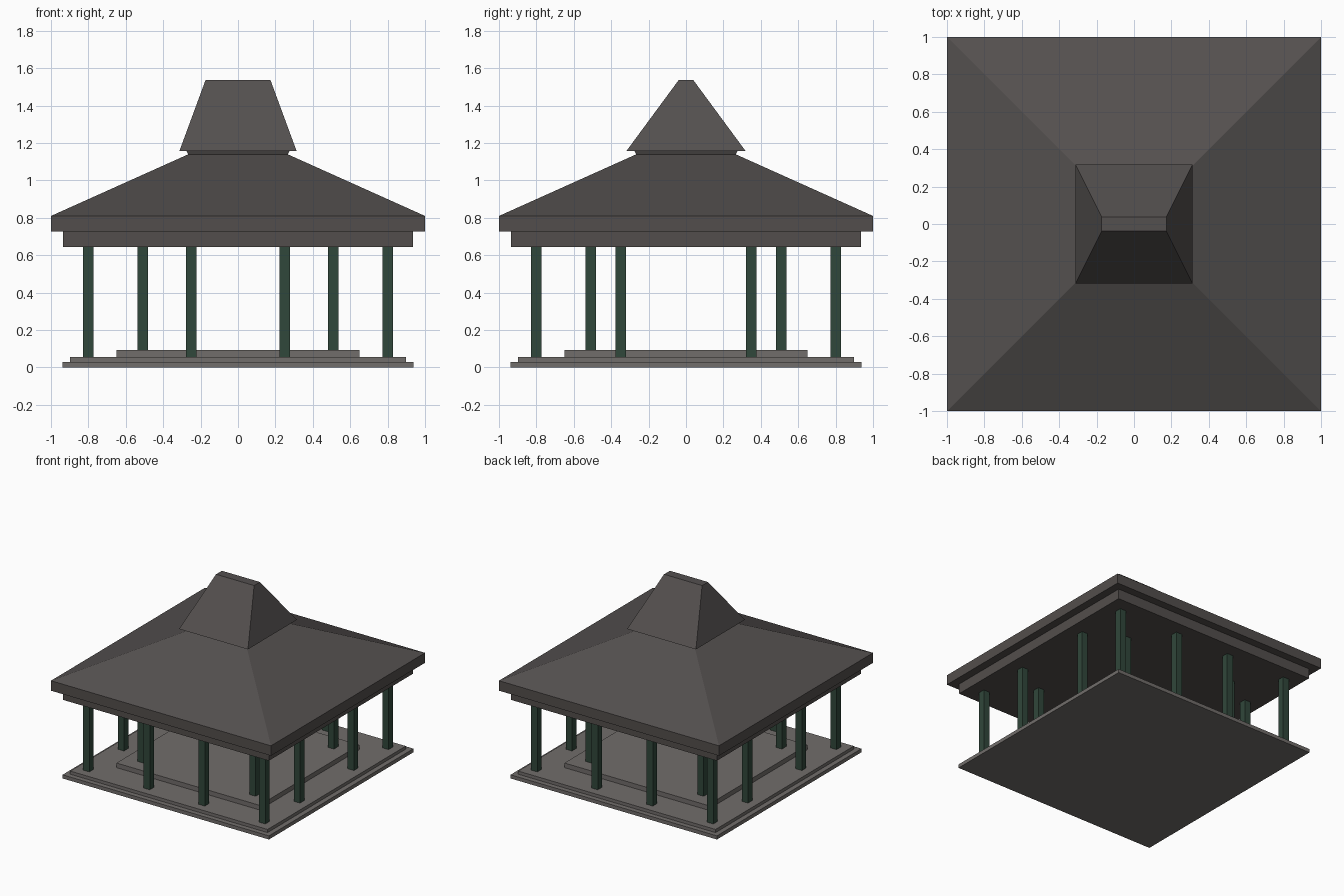
import bpy, bmesh

if "Cube" in bpy.data.objects:
    bpy.data.objects.remove(bpy.data.objects["Cube"])


def material(name, rgb):
    m = bpy.data.materials.new(name)
    m.diffuse_color = (*rgb, 1)
    m.use_nodes = True
    m.node_tree.nodes["Principled BSDF"].inputs["Base Color"].default_value = m.diffuse_color
    return m


ROOF = material("roof charcoal", (0.088, 0.080, 0.078))
TRIM = material("fascia brown grey", (0.086, 0.076, 0.072))
STONE = material("stone grey", (0.165, 0.153, 0.145))
GREEN = material("post green", (0.030, 0.063, 0.043))


def frustum(name, mat, z0, z1, bottom, top=None, at=(0, 0)):
    """Four-sided block from half-sizes bottom (x, y) to top (x, y)."""
    top = top or bottom
    bm = bmesh.new()
    bmesh.ops.create_cube(bm, size=2)
    for v in bm.verts:
        hx, hy = top if v.co.z > 0 else bottom
        v.co = (at[0] + v.co.x * hx, at[1] + v.co.y * hy, z1 if v.co.z > 0 else z0)
    me = bpy.data.meshes.new(name)
    bm.to_mesh(me)
    bm.free()
    me.materials.append(mat)
    ob = bpy.data.objects.new(name, me)
    bpy.context.collection.objects.link(ob)
    return ob


# Stepped stone base
frustum("base_slab", STONE, 0, 0.03, (0.938, 0.938))
frustum("floor_slab", STONE, 0.03, 0.056, (0.897, 0.897))
frustum("inner_platform", STONE, 0.056, 0.094, (0.65, 0.65))

# Posts: corners, front/back pairs, side pairs, and an inner ring on the platform
P = 0.028
for label, px, py, z0 in (("corner_post", 0.8, 0.8, 0.056),
                          ("front_back_post", 0.25, 0.8, 0.056),
                          ("side_post", 0.8, 0.35, 0.056),
                          ("inner_post", 0.508, 0.508, 0.094)):
    for sx in (-1, 1):
        for sy in (-1, 1):
            frustum(label, GREEN, z0, 0.646, (P, P), at=(sx * px, sy * py))

# Eaves
frustum("eave_beam", TRIM, 0.645, 0.728, (0.935, 0.935))
frustum("fascia", TRIM, 0.728, 0.81, (1, 1))

# Lower hip roof, neck and upper cap roof
frustum("lower_roof", ROOF, 0.81, 1.14, (1, 1), (0.265, 0.265))
frustum("roof_neck", ROOF, 1.135, 1.158, (0.265, 0.265), (0.275, 0.275))
frustum("upper_roof", ROOF, 1.158, 1.538, (0.313, 0.318), (0.173, 0.038))
